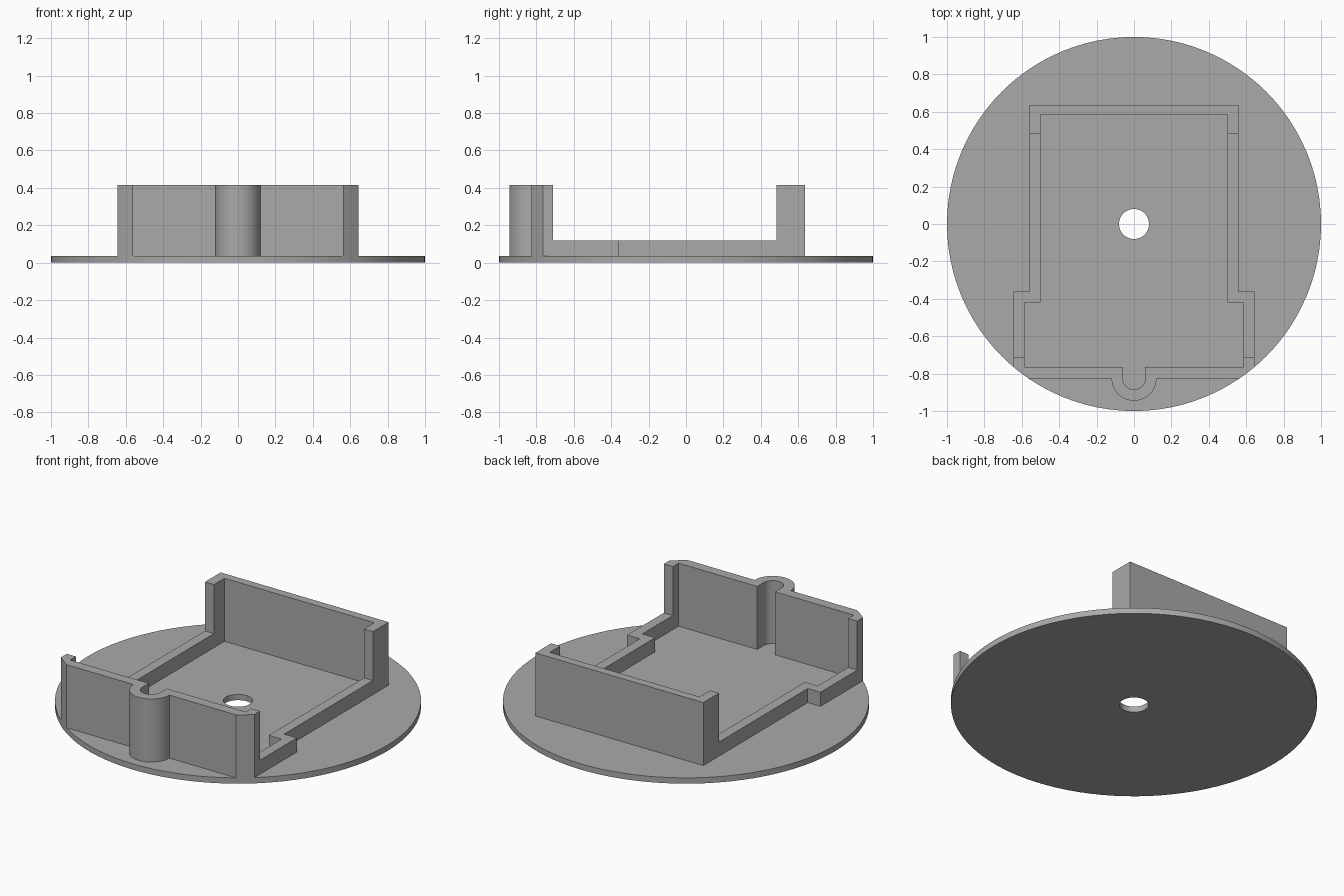
import bpy, bmesh
from math import sin, cos, pi, atan2, radians

cube = bpy.data.objects.get("Cube")
if cube:
    bpy.data.objects.remove(cube)

GREY = (0.4, 0.4, 0.4, 1)
mat = bpy.data.materials.new("plain grey")
mat.use_nodes = True
mat.diffuse_color = GREY
mat.node_tree.nodes["Principled BSDF"].inputs["Base Color"].default_value = GREY

BASE, LOW, HIGH = 0.035, 0.12, 0.415


def arc(cx, cy, r, a0, a1, n):
    return [(cx + r * cos(a0 + (a1 - a0) * i / n),
             cy + r * sin(a0 + (a1 - a0) * i / n)) for i in range(n + 1)]


def finish(name, bm):
    bmesh.ops.recalc_face_normals(bm, faces=bm.faces)
    mesh = bpy.data.meshes.new(name)
    bm.to_mesh(mesh)
    bm.free()
    mesh.materials.append(mat)
    ob = bpy.data.objects.new(name, mesh)
    bpy.context.collection.objects.link(ob)
    bpy.ops.object.select_all(action='DESELECT')
    ob.select_set(True)
    bpy.context.view_layer.objects.active = ob
    bpy.ops.object.shade_smooth_by_angle(angle=radians(30))


def prism(name, outline, z0, z1):
    bm = bmesh.new()
    face = bm.faces.new([bm.verts.new((x, y, z0)) for x, y in outline])
    up = bmesh.ops.extrude_face_region(bm, geom=[face])["geom"]
    for v in up:
        if isinstance(v, bmesh.types.BMVert):
            v.co.z = z1
    finish(name, bm)


def mirrored(half):
    # closes a half outline that starts and ends on or beside the centre line
    return half + [(-x, y) for x, y in reversed(half) if abs(x) > 1e-5]


# Round base plate with a centre hole
N = 96
bm = bmesh.new()
rings = [[bm.verts.new((r * cos(2 * pi * i / N), r * sin(2 * pi * i / N), z))
          for i in range(N)]
         for r, z in ((0.08, 0), (1, 0), (1, BASE), (0.08, BASE))]
for k in range(4):
    a, b = rings[k], rings[(k + 1) % 4]
    for i in range(N):
        j = (i + 1) % N
        bm.faces.new((a[i], a[j], b[j], b[i]))
finish("base_plate", bm)

# Tall front wall: rounded cable channel, corners trimmed to the plate's rim
FRONT, INNER = -0.825, -0.764
rim = arc(0, 0, 1, atan2(FRONT, 0.565), atan2(-0.764, 0.645), 3)
outer = arc(0, FRONT, 0.12, -pi / 2, 0, 16) + rim + [(0.645, -0.71)]
inner = [(0.585, -0.71), (0.585, INNER), (0.06, INNER)]
inner += arc(0, FRONT, 0.06, 0, -pi / 2, 16)
half = outer + inner
left = [(-x, y) for x, y in reversed(half)]
prism("front_wall", half[:-1] + [half[-1]] + left[1:-1], BASE, HIGH)

# Tall back wall with short returns
prism("back_wall", mirrored([(0.5, 0.585), (0.5, 0.485), (0.56, 0.485),
                             (0.56, 0.635)]), BASE, HIGH)

# Low stepped side walls
side = [(0.645, -0.71), (0.645, -0.36), (0.56, -0.36), (0.56, 0.485),
        (0.5, 0.485), (0.5, -0.42), (0.585, -0.42), (0.585, -0.71)]
for name, s in (("left_side_wall", 1), ("right_side_wall", -1)):
    prism(name, [(s * x, y) for x, y in side], BASE, LOW)
